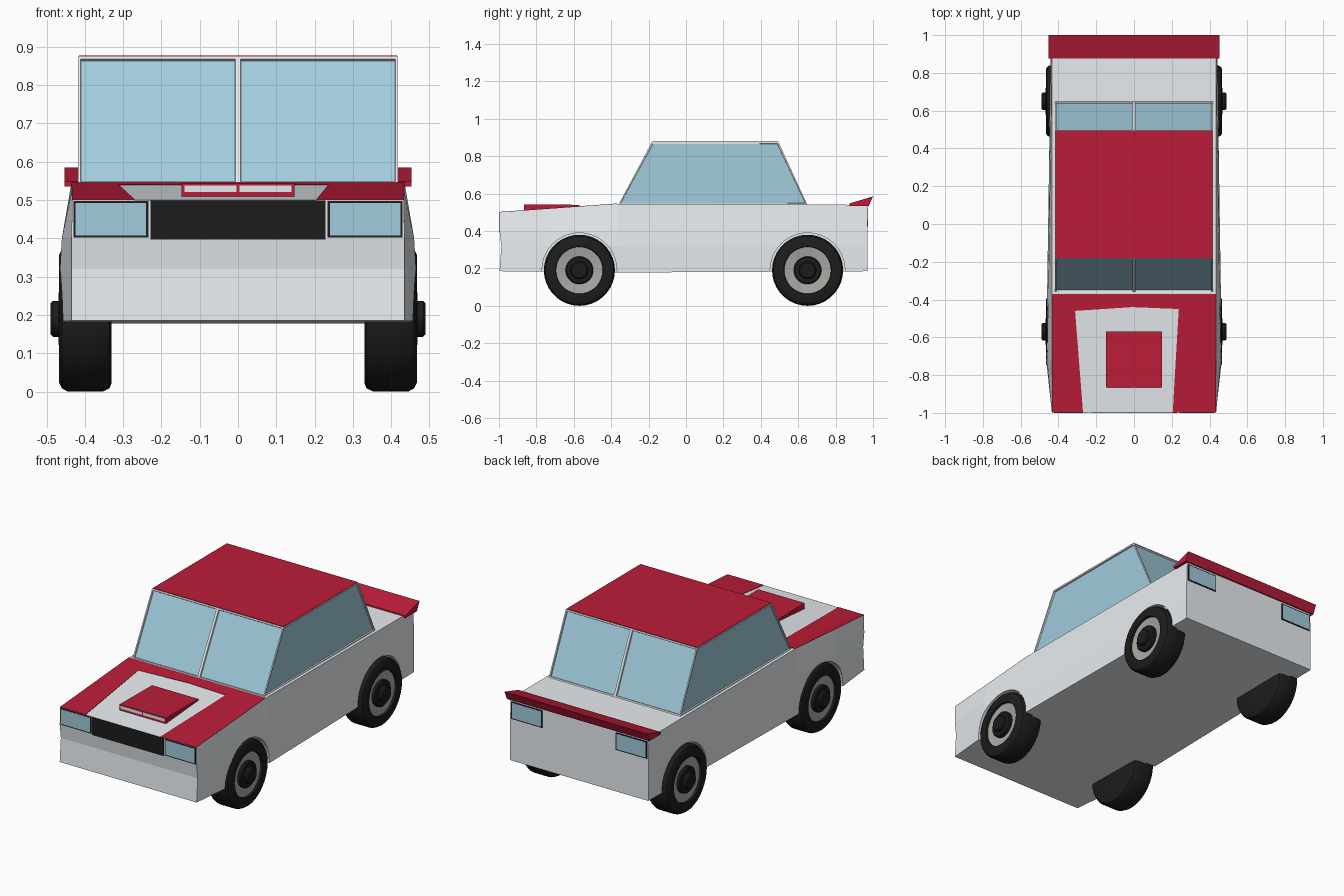
import bpy, bmesh, math
from mathutils import Matrix, Vector

if "Cube" in bpy.data.objects:
    bpy.data.objects.remove(bpy.data.objects["Cube"])


def material(name, r, g, b):
    m = bpy.data.materials.new(name)
    m.diffuse_color = (r, g, b, 1)
    m.use_nodes = True
    m.node_tree.nodes["Principled BSDF"].inputs["Base Color"].default_value = m.diffuse_color
    return m


WHITE = material("white_paint", 0.80, 0.84, 0.87)
RED = material("red_paint", 0.50, 0.012, 0.04)
GLASS = material("glass", 0.36, 0.60, 0.72)
BLACK = material("black", 0.012, 0.012, 0.012)
RIM = material("rim_grey", 0.40, 0.39, 0.37)


def finish(name, bm, *mats):
    bmesh.ops.recalc_face_normals(bm, faces=bm.faces)
    me = bpy.data.meshes.new(name)
    bm.to_mesh(me)
    bm.free()
    for m in mats:
        me.materials.append(m)
    ob = bpy.data.objects.new(name, me)
    bpy.context.collection.objects.link(ob)
    return ob


def prism(name, mat, pts, offset):
    """Closed solid from a flat outline swept along an offset."""
    bm = bmesh.new()
    a = [bm.verts.new(p) for p in pts]
    b = [bm.verts.new(Vector(p) + Vector(offset)) for p in pts]
    bm.faces.new(a)
    bm.faces.new(b[::-1])
    n = len(pts)
    for i in range(n):
        bm.faces.new((a[i], a[(i + 1) % n], b[(i + 1) % n], b[i]))
    return finish(name, bm, mat)


def box(name, mat, x0, x1, y0, y1, z0, z1):
    return prism(name, mat, [(x0, y0, z0), (x1, y0, z0), (x1, y0, z1), (x0, y0, z1)],
                 (0, y1 - y0, 0))


def hood_z(y):
    return 0.50 + (y + 1) * 0.0714


# Body: cross-sections of four height levels, flared over the front wheels
sections = [
    (-0.997, 0.185, 0.500, (0.435, 0.435, 0.435, 0.433)),
    (-0.72, 0.183, 0.520, (0.462, 0.465, 0.460, 0.435)),
    (-0.37, 0.178, 0.545, (0.458, 0.460, 0.453, 0.435)),
    (0.97, 0.185, 0.540, (0.440, 0.440, 0.440, 0.435)),
]
bm = bmesh.new()
grid = []
for i, (y, low, top, widths) in enumerate(sections):
    rows = []
    for j, (z, w) in enumerate(zip((low, 0.32, 0.40, top), widths)):
        yy = y + 0.01 if (i == 0 and j == 1) else y
        rows.append([bm.verts.new((s * w, yy, z)) for s in (-1, 1)])
    grid.append(rows)
for a, b in zip(grid, grid[1:]):
    for j in range(3):
        for s in (0, 1):
            bm.faces.new((a[j][s], a[j + 1][s], b[j + 1][s], b[j][s]))
    for j in (0, 3):
        bm.faces.new((a[j][0], a[j][1], b[j][1], b[j][0]))
for rows in (grid[0], grid[-1]):
    for j in range(3):
        bm.faces.new((rows[j][0], rows[j][1], rows[j + 1][1], rows[j + 1][0]))
body = finish("body", bm, WHITE)

# Wheel arches cut into the sides
WHEEL_Y, WHEEL_Z = (-0.57, 0.65), 0.19
bm = bmesh.new()
for y in WHEEL_Y:
    for s in (-1, 1):
        bmesh.ops.create_cone(bm, cap_ends=True, segments=40, radius1=0.2, radius2=0.2, depth=0.2,
                              matrix=Matrix.Translation((s * 0.5, y, WHEEL_Z))
                              @ Matrix.Rotation(math.pi / 2, 4, 'Y'))
cutter = finish("arch_cutter", bm, WHITE)
cutter.hide_render = True
mod = body.modifiers.new("arches", 'BOOLEAN')
mod.operation, mod.object, mod.solver = 'DIFFERENCE', cutter, 'EXACT'
bpy.context.view_layer.objects.active = body
bpy.ops.object.modifier_apply(modifier=mod.name)
bpy.data.objects.remove(cutter)

# Cabin: tapered frame with recessed panes, two each at front and back
bm = bmesh.new()
W = 0.418


def row(y, z):
    return [bm.verts.new((x, y, z)) for x in (-W, 0, W)]


fl, fh, bh, bl = row(-0.36, 0.542), row(-0.183, 0.875), row(0.495, 0.875), row(0.648, 0.542)
panes = []
for lo, hi in ((fl, fh), (bl, bh)):
    for i in (0, 1):
        panes.append(bm.faces.new((lo[i], lo[i + 1], hi[i + 1], hi[i])))
for i in (0, 2):
    panes.append(bm.faces.new((fl[i], bl[i], bh[i], fh[i])))
bm.faces.new(fh + bh[::-1])
bm.faces.new(fl + bl[::-1])
bmesh.ops.recalc_face_normals(bm, faces=bm.faces)
bmesh.ops.inset_individual(bm, faces=panes, thickness=0.010, depth=0)
bmesh.ops.inset_individual(bm, faces=panes, thickness=0.002, depth=-0.008)
for f in panes:
    f.material_index = 1
finish("cabin", bm, WHITE, GLASS)
box("roof_panel", RED, -W + 0.003, W - 0.003, -0.180, 0.492, 0.872, 0.878)

# Hood paint: red panel around an open light stripe
outline = [(-0.433, -0.997), (-0.27, -0.997), (-0.312, -0.46), (-0.01, -0.44), (0.237, -0.45),
           (0.205, -0.997), (0.433, -0.997), (0.435, -0.37), (-0.435, -0.37)]
prism("hood_panel", RED, [(x, y, hood_z(y) - 0.001) for x, y in outline], (0, 0, 0.003))

# Hood scoop with two intake openings
prism("hood_scoop", RED, [(-0.147, -0.865, 0.505), (-0.147, -0.865, 0.543),
                          (-0.147, -0.57, 0.540), (-0.147, -0.57, 0.525)], (0.294, 0, 0))
for x0, x1 in ((-0.14, -0.004), (0.004, 0.14)):
    box("scoop_intake", WHITE, x0, x1, -0.867, -0.86, 0.521, 0.538)

# Grille, headlights and tail lights
box("grille", BLACK, -0.228, 0.228, -1.0, -0.98, 0.397, 0.499)


def lamp(name, x0, x1, y, out, z0, z1):
    box(name + "_frame", BLACK, x0, x1, y - out * 0.02, y, z0, z1)
    box(name + "_glass", GLASS, x0 + 0.006, x1 - 0.006, y - out * 0.02, y + out * 0.001,
        z0 + 0.006, z1 - 0.006)


for x0, x1 in ((-0.43, -0.234), (0.234, 0.43)):
    lamp("headlight", x0, x1, -0.999, -1, 0.402, 0.498)
    lamp("tail_light", x0, x1, 0.973, 1, 0.425, 0.525)

# Rear spoiler
prism("spoiler", RED, [(-0.453, 0.875, 0.535), (-0.453, 0.875, 0.548),
                       (-0.453, 1.0, 0.585), (-0.453, 0.978, 0.535)], (0.906, 0, 0))


# Wheels: lathed tyre, rim and hub
def lathe(name, mat, profile, side, y):
    bm = bmesh.new()
    vs = [bm.verts.new((x, r, 0)) for r, x in profile]
    es = [bm.edges.new(p) for p in zip(vs, vs[1:])]
    bmesh.ops.spin(bm, geom=vs + es, cent=(0, 0, 0), axis=(1, 0, 0),
                   angle=2 * math.pi, steps=36, use_duplicate=False)
    bmesh.ops.remove_doubles(bm, verts=bm.verts, dist=1e-4)
    bm.transform(Matrix.Translation((0, y, WHEEL_Z)) @ Matrix.Diagonal((side, 1, 1, 1)))
    ob = finish(name, bm, mat)
    bpy.ops.object.select_all(action='DESELECT')
    ob.select_set(True)
    bpy.context.view_layer.objects.active = ob
    bpy.ops.object.shade_smooth_by_angle(angle=math.radians(35))


TYRE = [(0, 0.33), (0.168, 0.33), (0.182, 0.336), (0.19, 0.352), (0.19, 0.445),
        (0.182, 0.460), (0.168, 0.467), (0.127, 0.467), (0.123, 0.445)]
RIM_P = [(0.126, 0.455), (0.07, 0.447)]
HUB = [(0.074, 0.44), (0.074, 0.464), (0.068, 0.469), (0.047, 0.469),
       (0.047, 0.483), (0.040, 0.490), (0, 0.490)]
for y, place in zip(WHEEL_Y, ("front", "rear")):
    for s in (-1, 1):
        lathe(place + "_tyre", BLACK, TYRE, s, y)
        lathe(place + "_rim", RIM, RIM_P, s, y)
        lathe(place + "_hub", BLACK, HUB, s, y)
